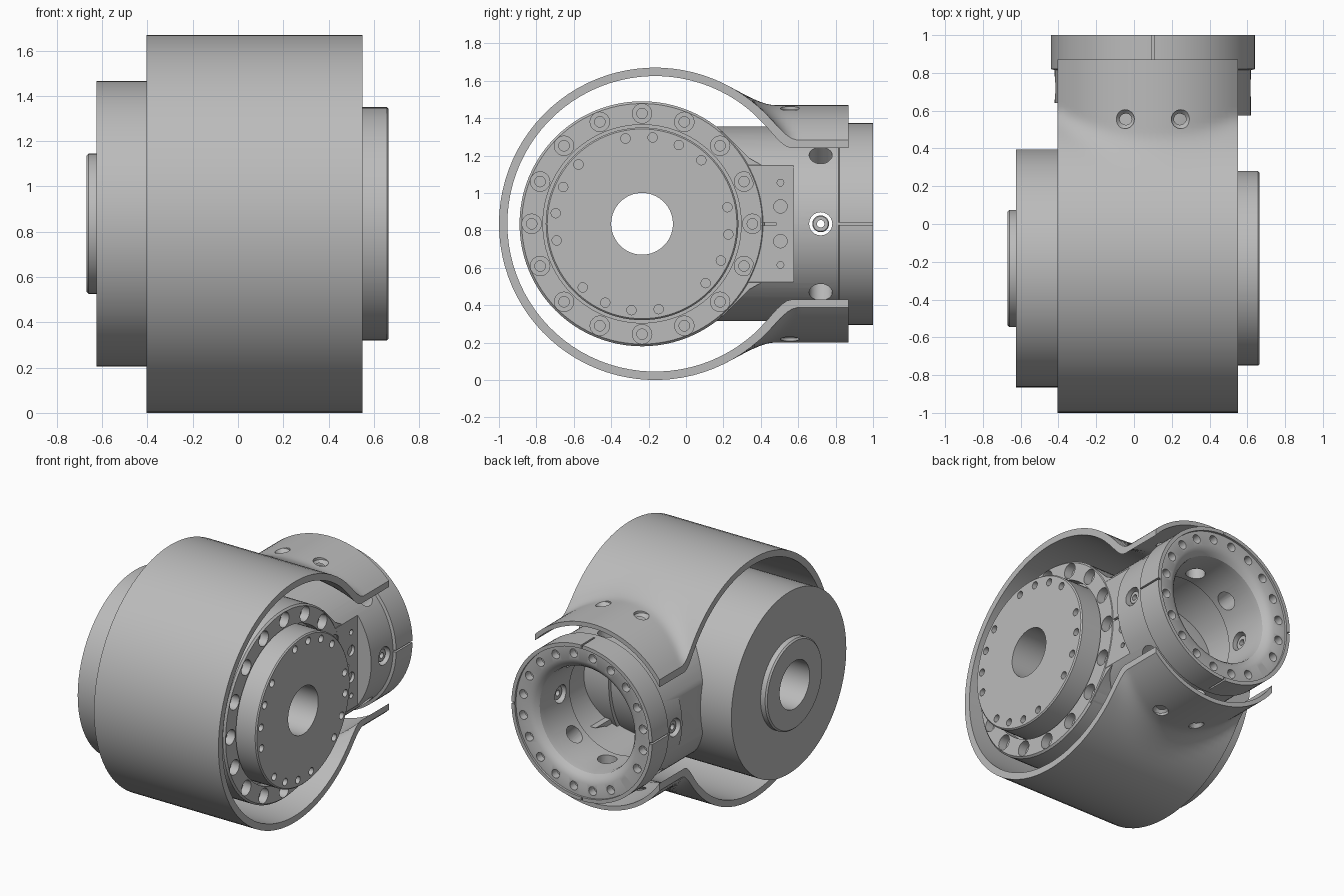
import bpy
import bmesh
from math import sin, cos, pi, radians, sqrt
from mathutils import Vector

if "Cube" in bpy.data.objects:
    bpy.data.objects.remove(bpy.data.objects["Cube"], do_unlink=True)

grey = bpy.data.materials.new("machined_grey")
grey.use_nodes = True
COLOR = (0.5, 0.5, 0.5, 1)
grey.diffuse_color = COLOR
grey.node_tree.nodes["Principled BSDF"].inputs["Base Color"].default_value = COLOR

X, Y, Z = Vector((1, 0, 0)), Vector((0, 1, 0)), Vector((0, 0, 1))
MID = 0.835                          # height of both axes
JOINT = Vector((0, -0.235, MID))     # joint axis, along x
PIPE = Vector((0.1, 0, MID))         # outlet axis, along y


def revolve(bm, profile, origin, axis, segs=24):
    """Spin a closed (radius, distance) profile around an axis."""
    turn = axis.to_track_quat('Z', 'Y')
    rings = []
    for s in range(segs):
        a = 2 * pi * s / segs
        rings.append([bm.verts.new(origin + turn @ Vector((r * cos(a), r * sin(a), d)))
                      for r, d in profile])
    n = len(profile)
    for s in range(segs):
        p, q = rings[s], rings[(s + 1) % segs]
        for i in range(n):
            j = (i + 1) % n
            if profile[i][0] > 0 or profile[j][0] > 0:
                bm.faces.new((p[i], q[i], q[j], p[j]))


def rod(bm, r, d0, d1, origin, axis, segs=24):
    revolve(bm, [(0, d0), (r, d0), (r, d1), (0, d1)], origin, axis, segs)


def box(bm, lo, hi):
    verts = bmesh.ops.create_cube(bm, size=1)["verts"]
    lo, hi = Vector(lo), Vector(hi)
    for v in verts:
        v.co = (lo + hi) / 2 + v.co * (hi - lo)


def finish(bm, name):
    bmesh.ops.remove_doubles(bm, verts=bm.verts, dist=1e-5)
    bmesh.ops.recalc_face_normals(bm, faces=bm.faces)
    mesh = bpy.data.meshes.new(name)
    bm.to_mesh(mesh)
    bm.free()
    ob = bpy.data.objects.new(name, mesh)
    bpy.context.collection.objects.link(ob)
    mesh.materials.append(grey)
    return ob


def select(ob):
    bpy.ops.object.select_all(action='DESELECT')
    ob.select_set(True)
    bpy.context.view_layer.objects.active = ob


def cut(ob, bm):
    tool = finish(bm, "cutter")
    mod = ob.modifiers.new("cut", 'BOOLEAN')
    mod.operation, mod.solver, mod.object = 'DIFFERENCE', 'EXACT', tool
    select(ob)
    bpy.ops.object.modifier_apply(modifier=mod.name)
    bpy.data.objects.remove(tool, do_unlink=True)


def smooth(ob):
    select(ob)
    bpy.ops.object.shade_smooth_by_angle(angle=radians(30))


def spun(name, profile, origin, axis, segs=96):
    bm = bmesh.new()
    revolve(bm, profile, origin, axis, segs)
    return finish(bm, name)


def around_joint(angle, r):
    return JOINT + Vector((0, r * cos(angle), r * sin(angle)))


def around_pipe(angle):
    return Vector((cos(angle), 0, sin(angle)))


# Wrap-around cover: round drum blending into a saddle over the outlet pipe
def cover_path(x, drum, pipe):
    yc = -0.165
    saddle = sqrt(pipe ** 2 - (x - PIPE.x) ** 2)
    ys = [yc + drum * cos(radians(a)) for a in range(180, 47, -4)]
    ys += [0.43 + 0.44 * i / 16 for i in range(17)]
    half = []
    for y in ys:
        h = sqrt(max(0, drum ** 2 - (y - yc) ** 2))
        if y > 0.1:
            k = 0.1
            blend = max(k - abs(h - saddle), 0) / k
            h = max(h, saddle) + blend * blend * k / 4
        half.append((y, h))
    return ([Vector((x, y, MID + h)) for y, h in reversed(half)]
            + [Vector((x, y, MID - h)) for y, h in half[1:]])


bm = bmesh.new()
loops = []
for i in range(33):
    x = -0.405 + 0.955 * i / 32
    pts = cover_path(x, 0.835, 0.635) + cover_path(x, 0.79, 0.605)[::-1]
    loops.append([bm.verts.new(p) for p in pts])
n = len(loops[0])
for a, b in zip(loops, loops[1:]):
    for j in range(n):
        k = (j + 1) % n
        bm.faces.new((a[j], b[j], b[k], a[k]))
for lp in (loops[0], loops[-1]):
    for j in range(n // 2 - 1):
        bm.faces.new((lp[j], lp[j + 1], lp[n - 2 - j], lp[n - 1 - j]))
cover = finish(bm, "wrap_cover")
bm = bmesh.new()
for side in (Z, -Z):
    for dx in (-0.148, 0.148):
        revolve(bm, [(0, 0.5), (0.028, 0.5), (0.028, 0.585), (0.05, 0.61), (0.05, 0.7), (0, 0.7)],
                PIPE + Vector((dx, 0.555, 0)), side)
cut(cover, bm)
smooth(cover)

# Motor drum with stepped boss and through hole
BORE = 0.165
smooth(spun("motor_drum", [(BORE, -0.67), (0.3, -0.67), (0.31, -0.66), (0.31, -0.625),
                           (0.63, -0.625), (0.63, 0.45), (BORE, 0.45)], JOINT, X))

# Output disc with four groups of screw holes
disc = spun("output_disc", [(BORE, 0.44), (0.515, 0.44), (0.515, 0.657),
                            (0.507, 0.665), (BORE, 0.665)], JOINT, X)
bm = bmesh.new()
for group in range(4):
    for off in (-27, -9, 9, 27):
        rod(bm, 0.025, 0.61, 0.7, around_joint(radians(74 + 90 * group + off), 0.465), X, 16)
cut(disc, bm)
smooth(disc)

# Housing ring with counterbored bolts
FACE = 0.52
ring = spun("housing_ring", [(0.53, 0.3), (0.655, 0.3), (0.655, FACE - 0.012),
                             (0.643, FACE), (0.53, FACE)], JOINT, X)
bm = bmesh.new()
for i in range(16):
    revolve(bm, [(0, 0.4), (0.028, 0.4), (0.028, 0.46), (0.052, 0.46), (0.052, 0.6), (0, 0.6)],
            around_joint(i * pi / 8, 0.59), X)
cut(ring, bm)
smooth(ring)

# Outlet pipe with clamp flange
pipe = spun("outlet_pipe", [(0.39, 0), (0.52, 0), (0.52, 0.815), (0.54, 0.82), (0.54, 1.0),
                            (0.515, 1.0), (0.515, 0.985), (0.42, 0.985), (0.385, 0.965),
                            (0.365, 0.94), (0.36, 0.9), (0.36, 0.62), (0.39, 0.6)], PIPE, Y)
bm = bmesh.new()
rod(bm, 0.633, -1, 1, JOINT, X, 96)
cut(pipe, bm)
bm = bmesh.new()
box(bm, (0.516, -0.2, 0), (0.8, 0.575, 1.7))
box(bm, (-0.8, -0.2, 0), (-0.39, 0.64, 1.7))
cut(pipe, bm)
bm = bmesh.new()
for i in range(8):                   # radial clamp holes
    rod(bm, 0.062, 0.25, 0.7, PIPE + Y * 0.72, around_pipe(i * pi / 4))
for i in range(20):                  # flange face holes
    a = (i + 0.5) * pi / 10
    rod(bm, 0.03, 0.93, 1.1, PIPE + around_pipe(a) * 0.465, Y, 16)
for s in (-1, 1):                    # small holes beside the ring
    for dz, r in ((0.22, 0.018), (0.093, 0.036)):
        rod(bm, r, 0.495, 0.6, Vector((0, 0.505, MID + s * dz)), X, 16)
    box(bm, (PIPE.x + s * 0.58 - 0.06, 0.8, MID - 0.006),
        (PIPE.x + s * 0.58 + 0.06, 1.1, MID + 0.006))
    box(bm, (PIPE.x - 0.006, 0.86, MID + s * 0.58 - 0.06),
        (PIPE.x + 0.006, 1.1, MID + s * 0.58 + 0.06))
box(bm, (0.49, 0.38, MID - 0.008), (0.6, 0.48, MID + 0.008))
cut(pipe, bm)
smooth(pipe)

# Clamp screws seated in the side holes
for side, label in ((X, "left"), (-X, "right")):
    smooth(spun(label + "_clamp_screw", [(0.02, 0.38), (0.045, 0.38), (0.045, 0.495),
                                         (0.04, 0.5), (0.02, 0.5)], PIPE + Y * 0.72, side, 24))

# Flared webs joining the ring to the pipe
for s, label in ((1, "upper"), (-1, "lower")):
    bm = bmesh.new()
    outline = [(0.1, 0.53), (0.2, 0.49), (0.27, 0.42), (0.34, 0.35), (0.42, 0.305),
               (0.52, 0.28), (0.3, 0.28)]
    base = bm.faces.new([bm.verts.new((0.33, y, MID + s * z)) for y, z in outline])
    out = bmesh.ops.extrude_face_region(bm, geom=[base])["geom"]
    bmesh.ops.translate(bm, vec=(0.184, 0, 0),
                        verts=[v for v in out if isinstance(v, bmesh.types.BMVert)])
    web = finish(bm, label + "_web")
    bm = bmesh.new()
    rod(bm, 0.645, -1, 1, JOINT, X, 96)
    cut(web, bm)
    smooth(web)
